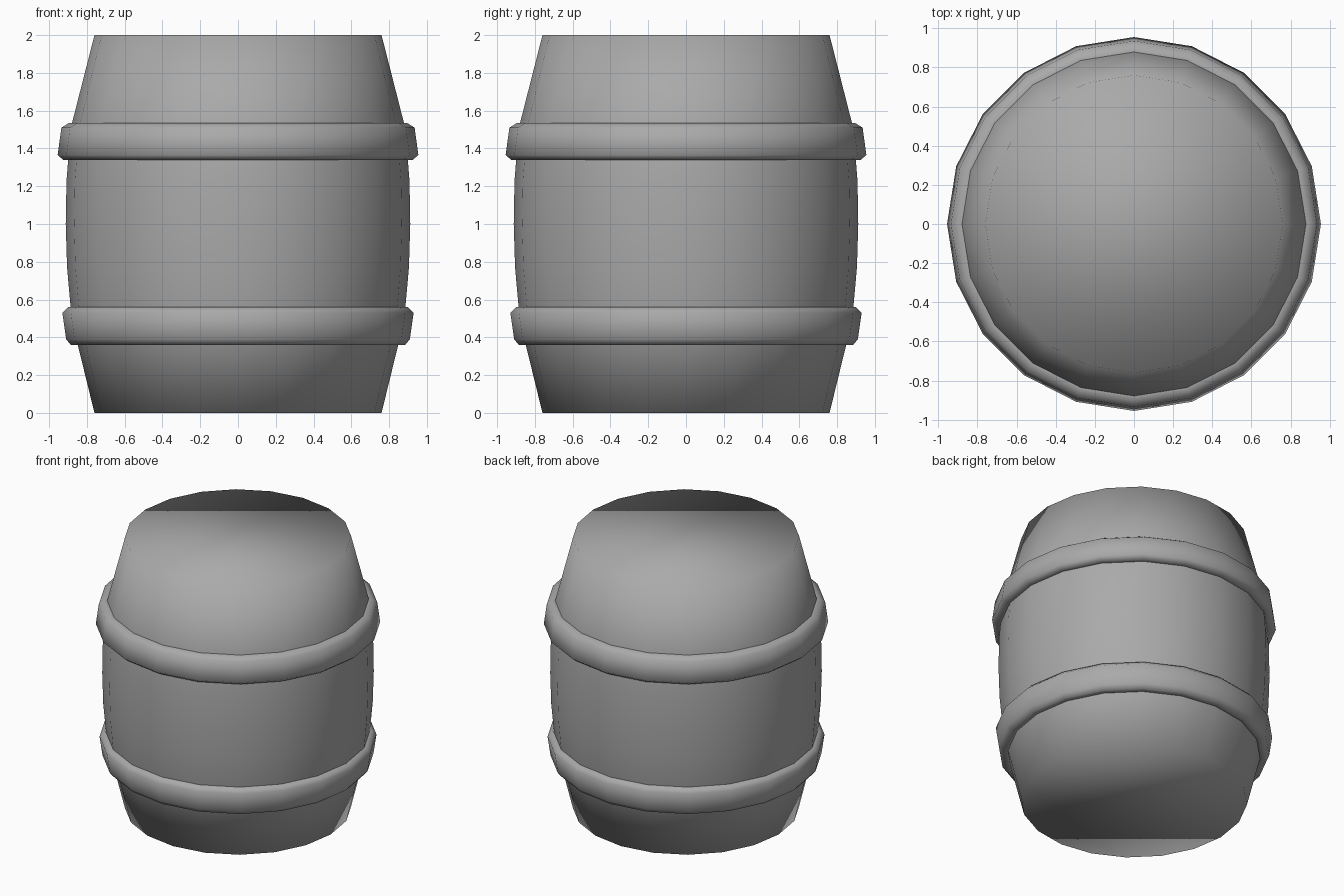
import bpy, bmesh
from math import cos, sin, tau

if "Cube" in bpy.data.objects:
    bpy.data.objects.remove(bpy.data.objects["Cube"], do_unlink=True)

SIDES = 20

grey = bpy.data.materials.new("plain grey")
grey.use_nodes = True
colour = (0.4, 0.4, 0.4, 1)
grey.diffuse_color = colour
grey.node_tree.nodes["Principled BSDF"].inputs["Base Color"].default_value = colour


def lathe(name, profile, closed):
    """Turn (radius, height) points round z; cap the ends or join them in a loop."""
    bm = bmesh.new()
    rings = [[bm.verts.new((r * cos(tau * i / SIDES), r * sin(tau * i / SIDES), z))
              for i in range(SIDES)] for r, z in profile]
    pairs = list(zip(rings, rings[1:]))
    if closed:
        pairs.append((rings[-1], rings[0]))
    else:
        bm.faces.new(rings[0][::-1])
        bm.faces.new(rings[-1])
    for low, high in pairs:
        for i in range(SIDES):
            j = (i + 1) % SIDES
            bm.faces.new((low[i], low[j], high[j], high[i]))
    bmesh.ops.recalc_face_normals(bm, faces=bm.faces)
    for face in bm.faces:
        face.smooth = True
    mesh = bpy.data.meshes.new(name)
    bm.to_mesh(mesh)
    bm.free()
    mesh.materials.append(grey)
    obj = bpy.data.objects.new(name, mesh)
    bpy.context.collection.objects.link(obj)


# Bulging body with flat ends, softly shaded all over
lathe("barrel_body", [(0.76, 0), (0.88, 0.49), (0.905, 0.77), (0.912, 1.0),
                      (0.908, 1.23), (0.885, 1.51), (0.76, 2)], False)

# Bevelled hoops, tilted to follow the bulge
lathe("lower_hoop", [(0.83, 0.36), (0.885, 0.36), (0.91, 0.39), (0.93, 0.53),
                     (0.90, 0.56), (0.85, 0.56)], True)
lathe("upper_hoop", [(0.87, 1.34), (0.925, 1.34), (0.955, 1.365), (0.935, 1.51),
                     (0.895, 1.535), (0.84, 1.535)], True)
